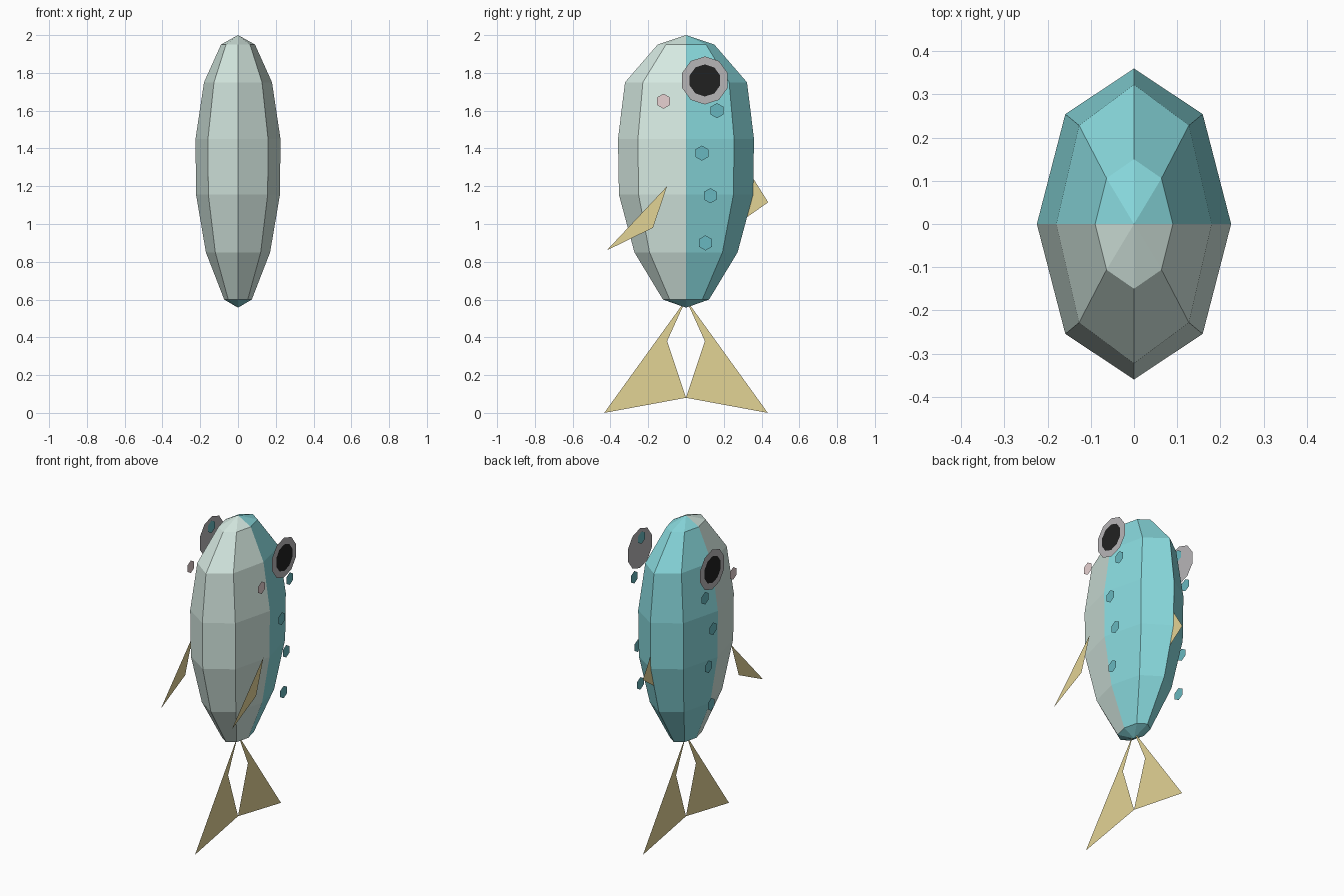
import bpy, bmesh, math

if "Cube" in bpy.data.objects:
    bpy.data.objects.remove(bpy.data.objects["Cube"])


def material(name, rgb):
    # 0-255 display colour to linear
    m = bpy.data.materials.new(name)
    m.diffuse_color = [(c / 255) ** 2.2 for c in rgb] + [1]
    m.use_nodes = True
    m.node_tree.nodes["Principled BSDF"].inputs["Base Color"].default_value = m.diffuse_color
    return m


TEAL = material("teal", (134, 214, 218))
PALE = material("pale_belly", (212, 232, 224))
SPOT = material("spot_teal", (104, 182, 190))
FIN = material("fin_yellow", (226, 210, 148))
EYE = material("eye_grey", (182, 180, 182))
PINK = material("cheek_pink", (230, 208, 208))
BLACK = material("pupil_black", (38, 38, 38))


def finish(name, bm, *mats):
    me = bpy.data.meshes.new(name)
    bm.to_mesh(me)
    bm.free()
    for m in mats:
        me.materials.append(m)
    ob = bpy.data.objects.new(name, me)
    bpy.context.collection.objects.link(ob)
    return ob


def plate(name, x, outline, mat):
    # flat sheet in a plane of constant x, facing away from the body
    bm = bmesh.new()
    f = bm.faces.new([bm.verts.new((x, y, z)) for y, z in outline])
    f.normal_update()
    if f.normal.x * (1 if x >= 0 else -1) < 0:
        f.normal_flip()
    return finish(name, bm, mat)


def polygon(y, z, r, n):
    # regular polygon with a corner at the top
    return [(y + r * math.sin(2 * math.pi * i / n),
             z + r * math.cos(2 * math.pi * i / n)) for i in range(n)]


# Body: eight-sided elliptical rings closed by two points
rings = [(0.60, 0.073, 0.122), (0.85, 0.17, 0.273), (1.155, 0.222, 0.355),
         (1.45, 0.225, 0.36), (1.75, 0.18, 0.323), (1.95, 0.09, 0.15)]
N = 8
bm = bmesh.new()
loops = [[bm.verts.new((rx * math.cos(i * math.tau / N),
                        ry * math.sin(i * math.tau / N), z))
          for i in range(N)] for z, rx, ry in rings]
bottom = bm.verts.new((0, 0, 0.557))
top = bm.verts.new((0, 0, 2.0))
for i in range(N):
    j = (i + 1) % N
    for a, b in zip(loops, loops[1:]):
        bm.faces.new((a[i], a[j], b[j], b[i]))
    bm.faces.new((loops[0][j], loops[0][i], bottom))
    bm.faces.new((loops[-1][i], loops[-1][j], top))
bmesh.ops.recalc_face_normals(bm, faces=bm.faces)
for f in bm.faces:
    # pale in front, teal behind and at the bottom cap
    pale = f.calc_center_median().y < 0 and bottom not in f.verts
    f.material_index = 1 if pale else 0
finish("body", bm, TEAL, PALE)

# Parts floating beside the body on both sides
spots = [(0.09, 1.825), (0.164, 1.60), (0.084, 1.375), (0.129, 1.15), (0.103, 0.90)]
for side, s in (("right", 1), ("left", -1)):
    plate(f"{side}_eye", s * 0.255, polygon(0.10, 1.76, 0.127, 10), EYE)
    plate(f"{side}_pupil", s * 0.257, polygon(0.10, 1.76, 0.085, 10), BLACK)
    plate(f"{side}_cheek", s * 0.25, polygon(-0.119, 1.65, 0.04, 6), PINK)
    for k, (y, z) in enumerate(spots):
        plate(f"{side}_spot_{k + 1}", s * 0.25, polygon(y, z, 0.04, 6), SPOT)
    plate(f"{side}_side_fin", s * 0.25,
          [(-0.10, 1.20), (-0.42, 0.86), (-0.175, 0.98)], FIN)

# Back fin
plate("back_fin", 0, [(0.30, 1.33), (0.435, 1.115), (0.30, 1.02)], FIN)

# Tail: two mirrored lobes
for name, s in (("tail_back_lobe", 1), ("tail_front_lobe", -1)):
    plate(name, 0, [(0, 0.60), (s * 0.433, 0.0), (0, 0.08), (s * 0.10, 0.38)], FIN)
